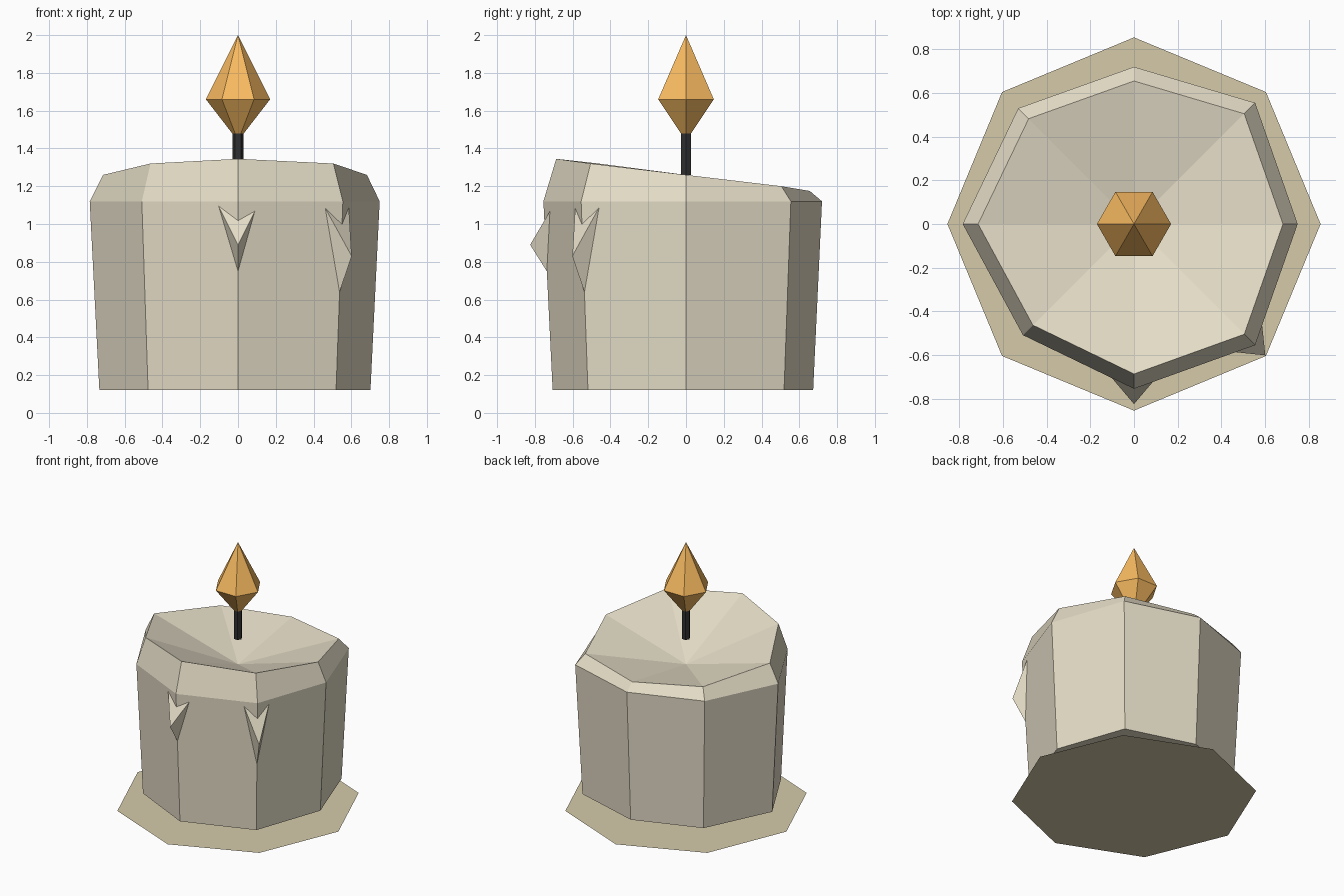
import bpy
from math import sin, cos, pi

if "Cube" in bpy.data.objects:
    bpy.data.objects.remove(bpy.data.objects["Cube"])


def material(name, rgb):
    m = bpy.data.materials.new(name)
    m.diffuse_color = (*rgb, 1)
    m.use_nodes = True
    m.node_tree.nodes["Principled BSDF"].inputs["Base Color"].default_value = m.diffuse_color
    return m


WAX = material("wax", (0.78, 0.72, 0.57))
POOL = material("pool_wax", (0.66, 0.59, 0.40))
DARK = material("charred", (0.03, 0.03, 0.03))
FIRE = material("fire", (0.95, 0.50, 0.12))


def add_mesh(name, verts, faces, mat):
    me = bpy.data.meshes.new(name)
    me.from_pydata(verts, [], faces)
    me.materials.append(mat)
    ob = bpy.data.objects.new(name, me)
    bpy.context.collection.objects.link(ob)
    return ob


def ring(radii, z, tilt=0.0):
    n = len(radii)
    return [(r * cos(2 * pi * i / n), r * sin(2 * pi * i / n),
             z - tilt * sin(2 * pi * i / n)) for i, r in enumerate(radii)]


def loft(name, rings, mat, bottom=None, top=None):
    """Join rings with quads; close ends with a fan point, or a flat face."""
    n = len(rings[0])
    verts = [v for r in rings for v in r]
    last = n * (len(rings) - 1)
    faces = [(k * n + i, k * n + (i + 1) % n, (k + 1) * n + (i + 1) % n, (k + 1) * n + i)
             for k in range(len(rings) - 1) for i in range(n)]
    if bottom is None:
        faces.append(tuple(reversed(range(n))))
    else:
        verts.append((0, 0, bottom))
        faces += [((i + 1) % n, i, len(verts) - 1) for i in range(n)]
    if top is None:
        faces.append(tuple(range(last, last + n)))
    else:
        verts.append((0, 0, top))
        faces += [(last + i, last + (i + 1) % n, len(verts) - 1) for i in range(n)]
    return add_mesh(name, verts, faces, mat)


# Flat pool of wax on the ground
add_mesh("wax_pool", ring([0.855] * 8, 0), [tuple(range(8))], POOL)

# Uneven eight-sided candle with chamfered, tilted rim and sunken top
R = [0.75, 0.785, 0.72, 0.75, 0.785, 0.72, 0.755, 0.785]
loft("candle_body", [ring([r * 0.935 for r in R], 0.12),
                     ring(R, 1.12),
                     ring([r * 0.91 for r in R], 1.26, 0.085)], WAX, top=1.06)

# Wick and flame
loft("wick", [ring([0.03] * 6, 1.26), ring([0.03] * 6, 1.48)], DARK)
loft("flame", [ring([0.17] * 6, 1.66)], FIRE, bottom=1.44, top=2.0)


# Wax drips: faceted spikes sunk into the corners
def drip(name, angle, tip, top, low, width):
    """tip, top and low are (radius, z) of the points on the wax surface."""
    a = (tip[0], 0, tip[1])
    pts = [(top[0], -width, top[1]), (top[0], width, top[1]), (low[0], 0, low[1])]
    local = [a] + [tuple(p + 0.2 * (p - q) for p, q in zip(pt, a)) for pt in pts]
    c, s = cos(angle), sin(angle)
    verts = [(r * c - t * s, r * s + t * c, z) for r, t, z in local]
    add_mesh(name, verts, [(0, 2, 1), (0, 1, 3), (0, 3, 2), (1, 2, 3)], WAX)


drip("front_drip", -pi / 2, (0.825, 0.89), (0.725, 1.06), (0.737, 0.75), 0.085)
drip("corner_drip", -pi / 4, (0.851, 0.83), (0.752, 1.06), (0.761, 0.64), 0.08)
